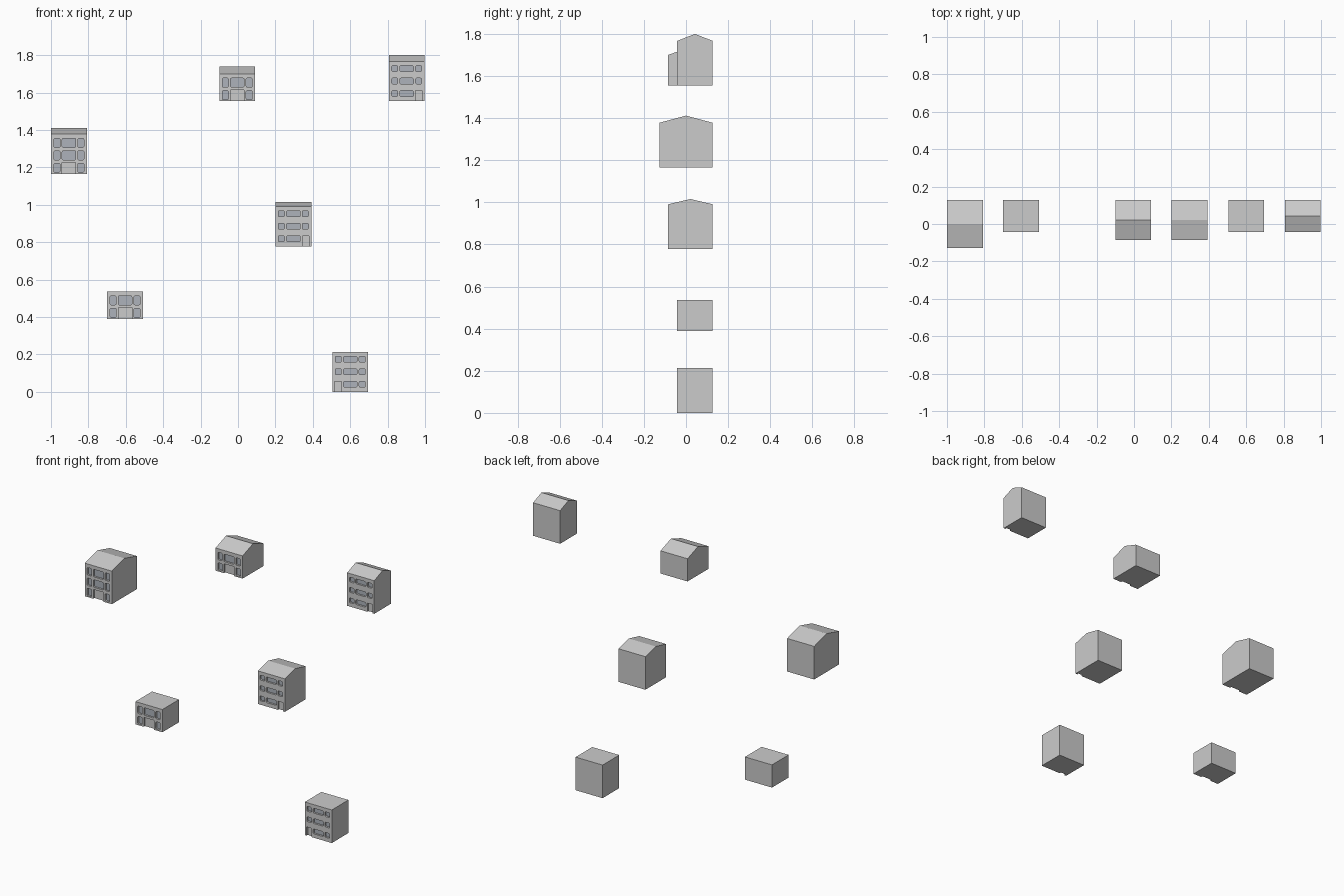
import bpy, bmesh, math

if "Cube" in bpy.data.objects:
    bpy.data.objects.remove(bpy.data.objects["Cube"])

W, STOREY, BACK, RECESS = 0.192, 0.0667, 0.127, 0.012
SIDES_X = [(0.016, 0.048), (0.144, 0.176)]
MID_X = (0.060, 0.132)

glass = bpy.data.materials.new("dark_glass")
glass.diffuse_color = (0.42, 0.45, 0.5, 1)
glass.use_nodes = True
glass.node_tree.nodes["Principled BSDF"].inputs["Base Color"].default_value = glass.diffuse_color


def rounded(x0, x1, z0, z1, r=0.006, steps=3):
    """Outline of a rounded rectangle."""
    pts = []
    corners = [(x1 - r, z1 - r), (x0 + r, z1 - r), (x0 + r, z0 + r), (x1 - r, z0 + r)]
    for i, (cx, cz) in enumerate(corners):
        for k in range(steps):
            a = math.pi / 2 * (i + k / (steps - 1))
            pts.append((cx + r * math.cos(a), cz + r * math.sin(a)))
    return pts


def prism(bm, rings):
    """Closed solid between two matching rings of points."""
    a, b = [[bm.verts.new(p) for p in ring] for ring in rings]
    bm.faces.new(a)
    bm.faces.new(b[::-1])
    for i in range(len(a)):
        j = (i + 1) % len(a)
        bm.faces.new((a[j], a[i], b[i], b[j]))


def make(name, bm, loc):
    bmesh.ops.recalc_face_normals(bm, faces=bm.faces[:])
    me = bpy.data.meshes.new(name)
    bm.to_mesh(me)
    bm.free()
    ob = bpy.data.objects.new(name, me)
    ob.location = loc
    bpy.context.collection.objects.link(ob)
    return ob


def house(name, x, z, floors, front, rise, tall_windows, door_x):
    eave = floors * STOREY + 0.0125

    # body with flat or gabled roof
    profile = [(front, 0), (BACK, 0), (BACK, eave)]
    if rise:
        profile.append(((front + BACK) / 2, eave + rise))
    profile.append((front, eave))
    bm = bmesh.new()
    prism(bm, [[(px, y, h) for y, h in profile] for px in (0, W)])
    body = make(name, bm, (x, 0, z))

    # recessed windows and door
    z0, z1 = (0.008, 0.056) if tall_windows else (0.025, 0.056)
    outlines = []
    for f in range(floors):
        for x0, x1 in SIDES_X + [MID_X]:
            if f == 0 and x0 < sum(door_x) / 2 < x1:
                continue
            outlines.append(rounded(x0, x1, z0 + f * STOREY, z1 + f * STOREY))
    d0, d1 = door_x
    top = 0.060 if tall_windows else 0.056
    outlines.append([(d0, -0.02), (d1, -0.02), (d1, top), (d0, top)])
    bm = bmesh.new()
    for o in outlines:
        prism(bm, [[(px, y, h) for px, h in o] for y in (front - 0.02, front + RECESS)])
    cutter = make(name + "_openings", bm, (x, 0, z))
    cutter.hide_render = True

    mod = body.modifiers.new("openings", 'BOOLEAN')
    mod.operation, mod.solver, mod.object = 'DIFFERENCE', 'EXACT', cutter
    deps = bpy.context.evaluated_depsgraph_get()
    me = bpy.data.meshes.new_from_object(body.evaluated_get(deps))
    body.modifiers.clear()
    body.data = me
    bpy.data.objects.remove(cutter)

    # window panes are darker than the wall
    me.materials.clear()
    me.materials.append(None)
    me.materials.append(glass)
    for p in me.polygons:
        lowest = min(me.vertices[v].co.z for v in p.vertices)
        pane = abs(p.center.y - front - RECESS) < 1e-4 and lowest > 0.002
        p.material_index = 1 if pane else 0


LEFT, RIGHT = (0.013, 0.049), (0.144, 0.179)
house("deep_gabled_house", -1.0, 1.165, 3, -0.127, 0.034, True, MID_X)
house("low_flat_house", -0.7, 0.39, 2, -0.042, 0, True, MID_X)
house("low_gabled_house", -0.1, 1.554, 2, -0.085, 0.038, True, MID_X)
house("mid_gabled_house", 0.2, 0.778, 3, -0.085, 0.025, False, RIGHT)
house("tall_flat_house", 0.504, 0.0, 3, -0.042, 0, False, LEFT)
house("narrow_gabled_house", 0.806, 1.554, 3, -0.042, 0.033, False, RIGHT)
